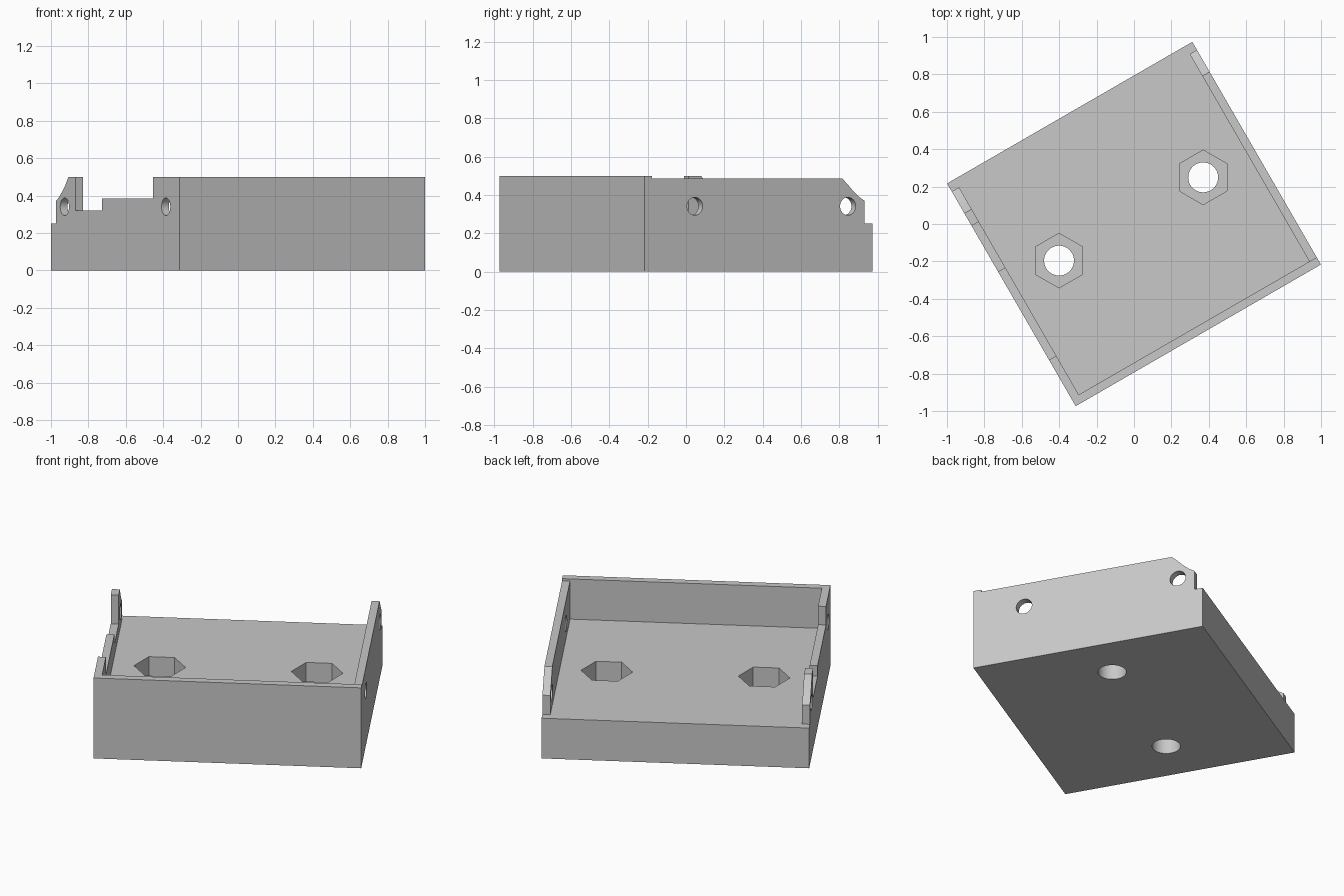
import bpy
import bmesh
import math
from mathutils import Matrix, Vector

cube = bpy.data.objects.get("Cube")
if cube:
    bpy.data.objects.remove(cube, do_unlink=True)

HU, HV = 0.757, 0.6875      # half length and half depth of the tray
WALL, FLOOR, TOP = 0.045, 0.25, 0.5
TURN = math.radians(30)

grey = bpy.data.materials.new("plain_grey")
grey.use_nodes = True
grey.diffuse_color = (0.58, 0.58, 0.58, 1)
grey.node_tree.nodes["Principled BSDF"].inputs["Base Color"].default_value = (0.58, 0.58, 0.58, 1)


def add_object(name, bm):
    bmesh.ops.recalc_face_normals(bm, faces=bm.faces)
    mesh = bpy.data.meshes.new(name)
    bm.to_mesh(mesh)
    bm.free()
    mesh.materials.append(grey)
    obj = bpy.data.objects.new(name, mesh)
    bpy.context.collection.objects.link(obj)
    return obj


def extrude(name, points, offset):
    """Prism from a closed outline and an extrusion vector."""
    bm = bmesh.new()
    face = bm.faces.new([bm.verts.new(p) for p in points])
    result = bmesh.ops.extrude_face_region(bm, geom=[face], use_keep_orig=True)
    verts = [g for g in result["geom"] if isinstance(g, bmesh.types.BMVert)]
    bmesh.ops.translate(bm, verts=verts, vec=Vector(offset))
    return add_object(name, bm)


def rod(name, sides, radius, depth, matrix):
    bm = bmesh.new()
    bmesh.ops.create_cone(bm, cap_ends=True, segments=sides, radius1=radius,
                          radius2=radius, depth=depth, matrix=matrix)
    return add_object(name, bm)


def side_wall(name, x, profile):
    """Profile points are (distance from the back edge, height)."""
    return extrude(name, [(x, HV - s, z) for s, z in profile], (WALL, 0, 0))


def boolean(target, other, operation):
    mod = target.modifiers.new(operation.lower(), "BOOLEAN")
    mod.operation, mod.solver, mod.object = operation, "EXACT", other


# Floor slab
tray = extrude("tray", [(-HU, -HV, 0), (HU, -HV, 0), (HU, HV, 0), (-HU, HV, 0)], (0, 0, FLOOR))

# Front wall
front = extrude("front_wall", [(-HU, -HV, 0), (HU, -HV, 0), (HU, -HV, TOP), (-HU, -HV, TOP)],
                (0, WALL, 0))

# Side walls with scooped back corners; one side carries the stepped notch
END = 2 * HV
scoop = [(0.05, 0), (0.05, 0.37), (0.085, 0.392), (0.12, 0.423), (0.153, 0.457)]
notched = scoop + [(0.185, TOP), (0.262, TOP), (0.262, 0.32), (0.545, 0.32),
                   (0.545, 0.385), (1.09, 0.385), (1.09, TOP), (END, TOP), (END, 0)]
plain = scoop + [(0.185, 0.487), (END, 0.487), (END, 0)]
right = side_wall("notched_side_wall", -HU, notched)
left = side_wall("plain_side_wall", HU - WALL, plain)

parts = [front, right, left]
for part in parts:
    boolean(tray, part, "UNION")

# Nut pockets and bolt holes through the floor
cutters = []
for x in (-0.445, 0.445):
    at = Matrix.Translation((x, 0.031, 0.23))
    cutters.append(rod("nut_pocket_cutter", 6, 0.146, 0.2, at @ Matrix.Rotation(-TURN, 4, "Z")))
    cutters.append(rod("bolt_hole_cutter", 40, 0.08, 1, at))

# Pin holes through the side walls
for x, ys in ((-HU, (0.543, -0.54)), (HU, (0.538, -0.384))):
    for y in ys:
        at = Matrix.Translation((x, y, 0.341)) @ Matrix.Rotation(math.pi / 2, 4, "Y")
        cutters.append(rod("pin_hole_cutter", 32, 0.047, 0.3, at))
for cutter in cutters:
    cutter.hide_render = True
    boolean(tray, cutter, "DIFFERENCE")

# Bake the cuts, drop the helpers
bpy.context.view_layer.update()
baked = bpy.data.meshes.new_from_object(tray.evaluated_get(bpy.context.evaluated_depsgraph_get()))
tray.modifiers.clear()
tray.data = baked
for helper in parts + cutters:
    bpy.data.objects.remove(helper, do_unlink=True)

# Merge coplanar faces and turn the tray to its resting angle
bm = bmesh.new()
bm.from_mesh(baked)
bmesh.ops.remove_doubles(bm, verts=bm.verts, dist=0.0001)
bmesh.ops.dissolve_limit(bm, angle_limit=0.01, verts=bm.verts, edges=bm.edges)
bm.transform(Matrix.Rotation(TURN, 4, "Z"))
bm.to_mesh(baked)
bm.free()
baked.materials.clear()
baked.materials.append(grey)
for poly in baked.polygons:
    poly.material_index = 0

bpy.ops.object.select_all(action="DESELECT")
tray.select_set(True)
bpy.context.view_layer.objects.active = tray
bpy.ops.object.shade_smooth_by_angle(angle=math.radians(25))
